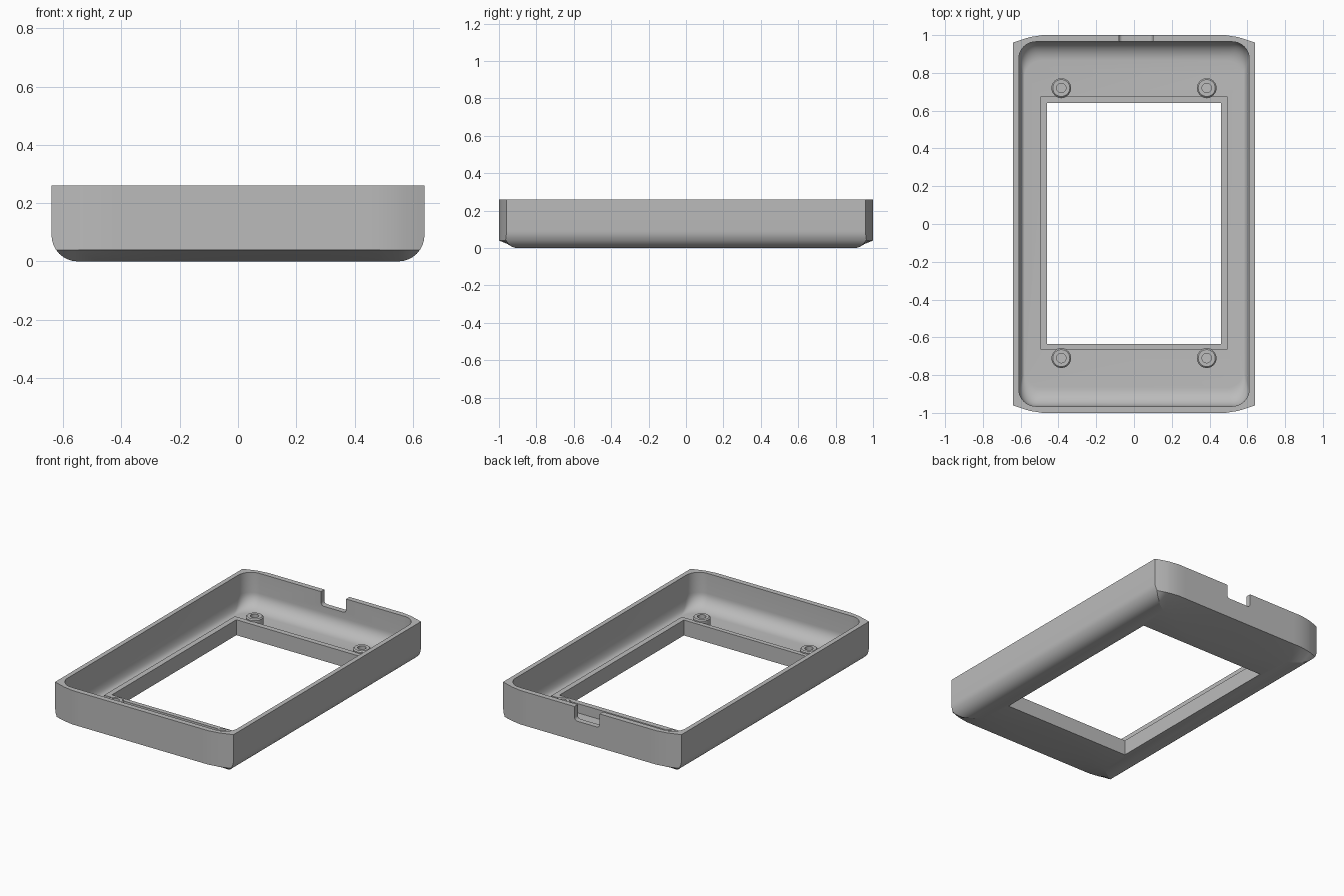
import bpy, bmesh, math

if "Cube" in bpy.data.objects:
    bpy.data.objects.remove(bpy.data.objects["Cube"])

HALF_X, HEIGHT, FLOOR = 0.64, 0.26, 0.04
WINDOW = (-0.46, 0.46, -0.635, 0.64)
FRAME = (-0.495, 0.495, -0.665, 0.675)

grey = bpy.data.materials.new("plastic grey")
grey.diffuse_color = (0.5, 0.5, 0.5, 1)
grey.use_nodes = True
grey.node_tree.nodes["Principled BSDF"].inputs["Base Color"].default_value = grey.diffuse_color


def finish(name, bm):
    bmesh.ops.recalc_face_normals(bm, faces=bm.faces[:])
    me = bpy.data.meshes.new(name)
    bm.to_mesh(me)
    bm.free()
    me.materials.append(grey)
    ob = bpy.data.objects.new(name, me)
    bpy.context.collection.objects.link(ob)
    return ob


def activate(ob):
    bpy.ops.object.select_all(action='DESELECT')
    ob.select_set(True)
    bpy.context.view_layer.objects.active = ob


def smooth(ob):
    activate(ob)
    bpy.ops.object.shade_smooth_by_angle(angle=math.radians(16))


def stack(name, loops):
    """Solid skinned through matching closed loops, capped at both ends."""
    bm = bmesh.new()
    rings = [[bm.verts.new(p) for p in loop] for loop in loops]
    n = len(rings[0])
    for a, b in zip(rings, rings[1:]):
        for i in range(n):
            j = (i + 1) % n
            bm.faces.new((a[i], a[j], b[j], b[i]))
    bm.faces.new(rings[0])
    bm.faces.new(rings[-1])
    return finish(name, bm)


def rect(r, z):
    return [(r[0], r[2], z), (r[1], r[2], z), (r[1], r[3], z), (r[0], r[3], z)]


def cut(ob, cutter):
    activate(ob)
    mod = ob.modifiers.new("cut", 'BOOLEAN')
    mod.operation, mod.solver, mod.object = 'DIFFERENCE', 'EXACT', cutter
    bpy.ops.object.modifier_apply(modifier=mod.name)
    bpy.data.objects.remove(cutter)


# Outer body: rounded long edges, curved ramps under both ends, bowed corners
R = 0.09
arc = [(HALF_X - R + R * math.sin(a), R - R * math.cos(a))
       for a in (math.pi / 2 * k / 8 for k in range(9))]
flat = [(0.54 * k / 10, 0.0) for k in range(10)]
half = flat + arc
columns = [(-x, z) for x, z in half[:0:-1]] + half
bm = bmesh.new()
grid = []
for x, z in columns:
    end = 1 - 0.04 * (max(abs(x) - 0.5, 0) / 0.14) ** 1.3
    start = min(0.70 + 0.20 * (x / 0.55) ** 2, 0.92)
    crease = start + (end - start) * min(z / 0.04, 0.9)
    zend = max(z, 0.04)
    grid.append([bm.verts.new(p) for p in
                 ((x, -end, zend), (x, -crease, z), (x, crease, z), (x, end, zend))])
for a, b in zip(grid, grid[1:]):
    for j in range(3):
        bm.faces.new((a[j], b[j], b[j + 1], a[j + 1]))
rim = [e for e in bm.edges if e.is_boundary]
new = bmesh.ops.extrude_edge_only(bm, edges=rim)["geom"]
for v in new:
    if isinstance(v, bmesh.types.BMVert):
        v.co.z = HEIGHT
bmesh.ops.holes_fill(bm, edges=[e for e in bm.edges if e.is_boundary], sides=0)
body = finish("case_shell", bm)


# Cavity: rounded rectangle with a generous fillet at the floor
def rounded(hx, hy, r, z, n=10):
    pts = []
    for q, (sx, sy) in enumerate(((1, 1), (-1, 1), (-1, -1), (1, -1))):
        for k in range(n + 1):
            a = math.pi / 2 * (q + k / n)
            pts.append((sx * (hx - r) + r * math.cos(a),
                        sy * (hy - r) + r * math.sin(a), z))
    return pts


loops = []
for k in range(11):
    a = math.pi / 2 * k / 10
    loops.append(rounded(0.61 - 0.03 * (1 - math.sin(a)),
                         0.965 - 0.10 * (1 - math.sin(a)), 0.09,
                         FLOOR + 0.09 * (1 - math.cos(a))))
loops.append(rounded(0.61, 0.965, 0.09, 0.4))
cut(body, stack("cavity_cutter", loops))

# Window opening through the floor
cut(body, stack("window_cutter", [rect(WINDOW, -0.1), rect(WINDOW, 0.2)]))

# Cable notch in the back wall, with rounded lower corners
x0, x1, zb, r = -0.08, 0.10, 0.17, 0.02
notch = [(x1, 0.4), (x0, 0.4)]
for cx, a0 in ((x0 + r, math.pi), (x1 - r, 1.5 * math.pi)):
    for k in range(7):
        a = a0 + math.pi / 2 * k / 6
        notch.append((cx + r * math.cos(a), zb + r + r * math.sin(a)))
cut(body, stack("notch_cutter", [[(x, y, z) for x, z in notch] for y in (0.92, 1.1)]))
smooth(body)

# Raised frame around the window
bm = bmesh.new()
rings = [[bm.verts.new(p) for p in rect(rc, z)] for rc, z in
         ((WINDOW, FLOOR), (WINDOW, 0.10), (FRAME, 0.10), (FRAME, FLOOR))]
for a, b in zip(rings, rings[1:] + rings[:1]):
    for i in range(4):
        j = (i + 1) % 4
        bm.faces.new((a[i], a[j], b[j], b[i]))
finish("window_frame", bm)

# Four hollow screw posts
profile = [(0.025, FLOOR), (0.025, 0.115), (0.045, 0.115), (0.052, 0.108), (0.052, FLOOR)]
N = 32
for side, sx in (("left", -0.385), ("right", 0.385)):
    for end, sy in (("front", -0.71), ("back", 0.72)):
        bm = bmesh.new()
        rings = [[bm.verts.new((sx + rad * math.cos(2 * math.pi * k / N),
                                sy + rad * math.sin(2 * math.pi * k / N), z))
                  for k in range(N)] for rad, z in profile]
        for a, b in zip(rings, rings[1:] + rings[:1]):
            for i in range(N):
                j = (i + 1) % N
                bm.faces.new((a[i], a[j], b[j], b[i]))
        smooth(finish(f"screw_post_{end}_{side}", bm))
